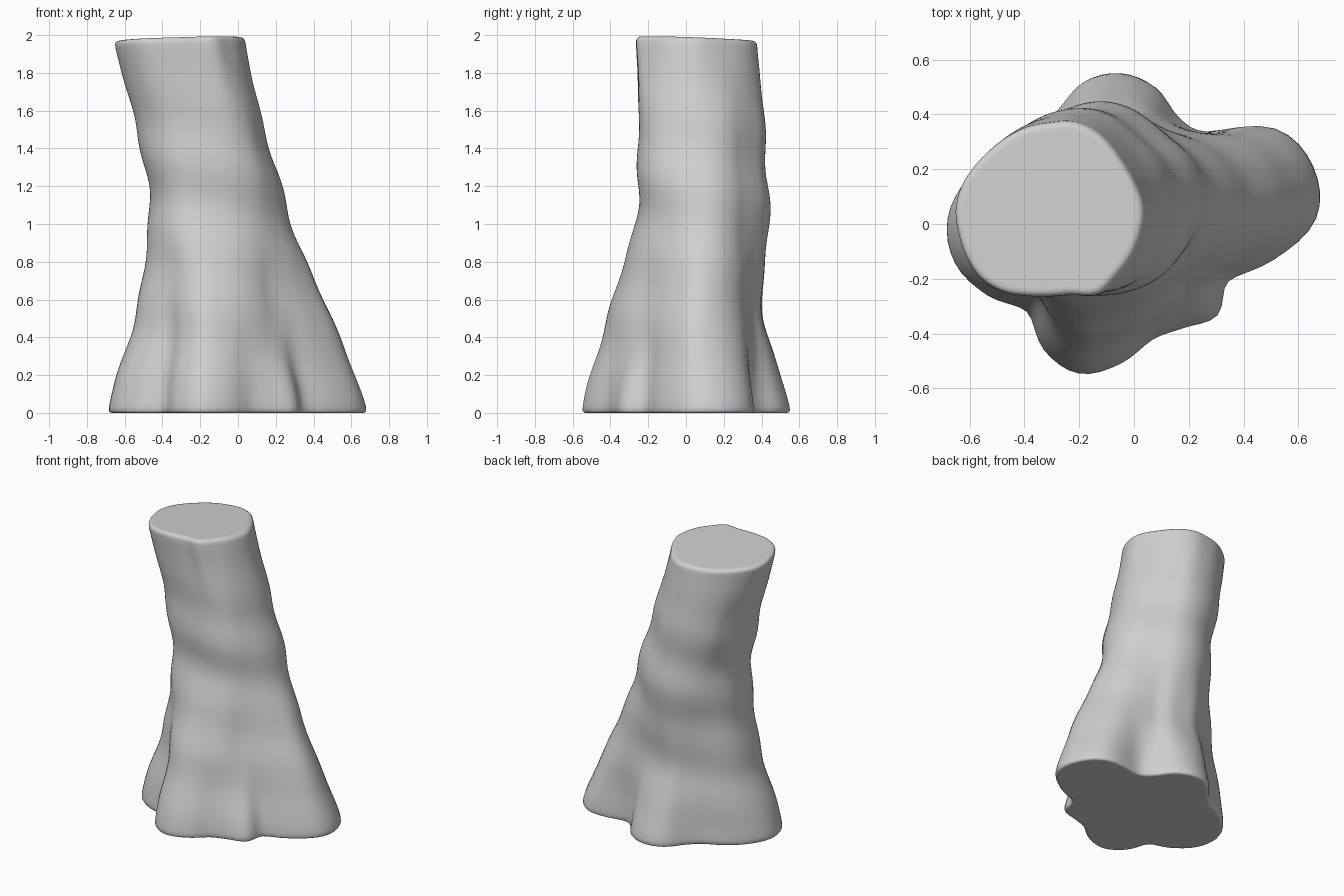
import bpy
import bmesh
import math

cube = bpy.data.objects.get("Cube")
if cube:
    bpy.data.objects.remove(cube, do_unlink=True)

SEGMENTS, RINGS, HEIGHT = 96, 56, 2.0

# Trunk sections at equal height steps: axis centre, then radii in
# thousandths, counter-clockwise from +x
centres = [(-.05, .02), (-.07, .03), (-.1, .07), (-.19, .07), (-.31, .05)]
root_flare = [720, 735, 660, 450, 430, 500, 535, 520, 460, 450, 510, 580,
              635, 630, 565, 485, 560, 590, 535, 460, 465, 505, 460, 585]
lower_trunk = [560, 550, 495, 415, 370, 380, 380, 390, 380, 400, 440, 470,
               480, 475, 445, 405, 440, 460, 430, 400, 380, 370, 400, 475]
mid_trunk = [385, 385, 365, 340, 340, 355, 365, 365, 360, 360, 365, 370,
             370, 375, 380, 385, 375, 355, 340, 335, 335, 340, 350, 370]
upper_trunk = [335, 335, 330, 320, 325, 345, 350, 350, 350, 350, 340, 340,
               340, 350, 355, 350, 340, 325, 320, 330, 345, 350, 340, 335]
cut_top = [345, 330, 320, 325, 335, 335, 320, 315, 310, 310, 320, 335,
           345, 345, 350, 355, 345, 325, 315, 320, 355, 345, 345, 345]
sections = [root_flare, lower_trunk, mid_trunk, upper_trunk, cut_top]


def spline(values, t, closed=False):
    """Smooth curve through evenly spaced values."""
    n = len(values)
    i = math.floor(t) if closed else min(int(t), n - 2)
    f = t - i

    def at(k):
        return values[k % n] if closed else values[max(0, min(n - 1, k))]

    a, b, c, d = (at(i + k) for k in (-1, 0, 1, 2))
    return b + f / 2 * (c - a + f * (2*a - 5*b + 4*c - d + f * (3*(b - c) + d - a)))


def rounding(z):
    """Inset of the softened rims at the ground and at the cut."""
    inset = 0
    for distance, size in ((z, .025), (HEIGHT - z, .03)):
        if distance < size:
            inset += size * (1 - math.sqrt(1 - (1 - distance / size) ** 2)) * .8
    return inset


def bark_waves(angle, z):
    """Gentle swellings around the trunk."""
    strength = .007 * math.sin(math.pi * z / HEIGHT)
    return strength * (math.sin(9 * z + angle + 3.3) + math.sin(16 * z + angle + 1.2))


def trunk_point(angle, z):
    level = z / HEIGHT * (len(sections) - 1)
    step = angle / math.tau * len(root_flare)
    radius = spline([spline(s, step, True) for s in sections], level) / 1000
    radius += bark_waves(angle, z) - rounding(z)
    x = spline([c[0] for c in centres], level) + radius * math.cos(angle)
    y = spline([c[1] for c in centres], level) + radius * math.sin(angle)
    tilt = (z / HEIGHT) ** 6 * (.03 * (.03 - x) + .035 * (y + .27))
    return x, y, z - tilt


# Ring heights, with extra rings at both rims
heights = [HEIGHT * i / RINGS for i in range(1, RINGS)]
heights += [0, .004, .012, HEIGHT - .02, HEIGHT - .01, HEIGHT - .003, HEIGHT]
heights.sort()

# Trunk skin and flat end caps
bm = bmesh.new()
rings = [[bm.verts.new(trunk_point(math.tau * i / SEGMENTS, z)) for i in range(SEGMENTS)]
         for z in heights]
for low, high in zip(rings, rings[1:]):
    for i in range(SEGMENTS):
        j = (i + 1) % SEGMENTS
        bm.faces.new((low[i], low[j], high[j], high[i]))
caps = [bm.faces.new(rings[-1]), bm.faces.new(rings[0][::-1])]
bmesh.ops.recalc_face_normals(bm, faces=bm.faces)
bmesh.ops.inset_individual(bm, faces=caps, thickness=.012)
mesh = bpy.data.meshes.new("tree_trunk")
bm.to_mesh(mesh)
bm.free()

trunk = bpy.data.objects.new("tree_trunk", mesh)
bpy.context.collection.objects.link(trunk)

# Single plain grey
grey = bpy.data.materials.new("light_grey")
grey.use_nodes = True
colour = (.63, .63, .63, 1)
grey.diffuse_color = colour
grey.node_tree.nodes["Principled BSDF"].inputs["Base Color"].default_value = colour
mesh.materials.append(grey)

# Smooth bark
bpy.ops.object.select_all(action="DESELECT")
trunk.select_set(True)
bpy.context.view_layer.objects.active = trunk
bpy.ops.object.shade_smooth_by_angle(angle=math.radians(50))
